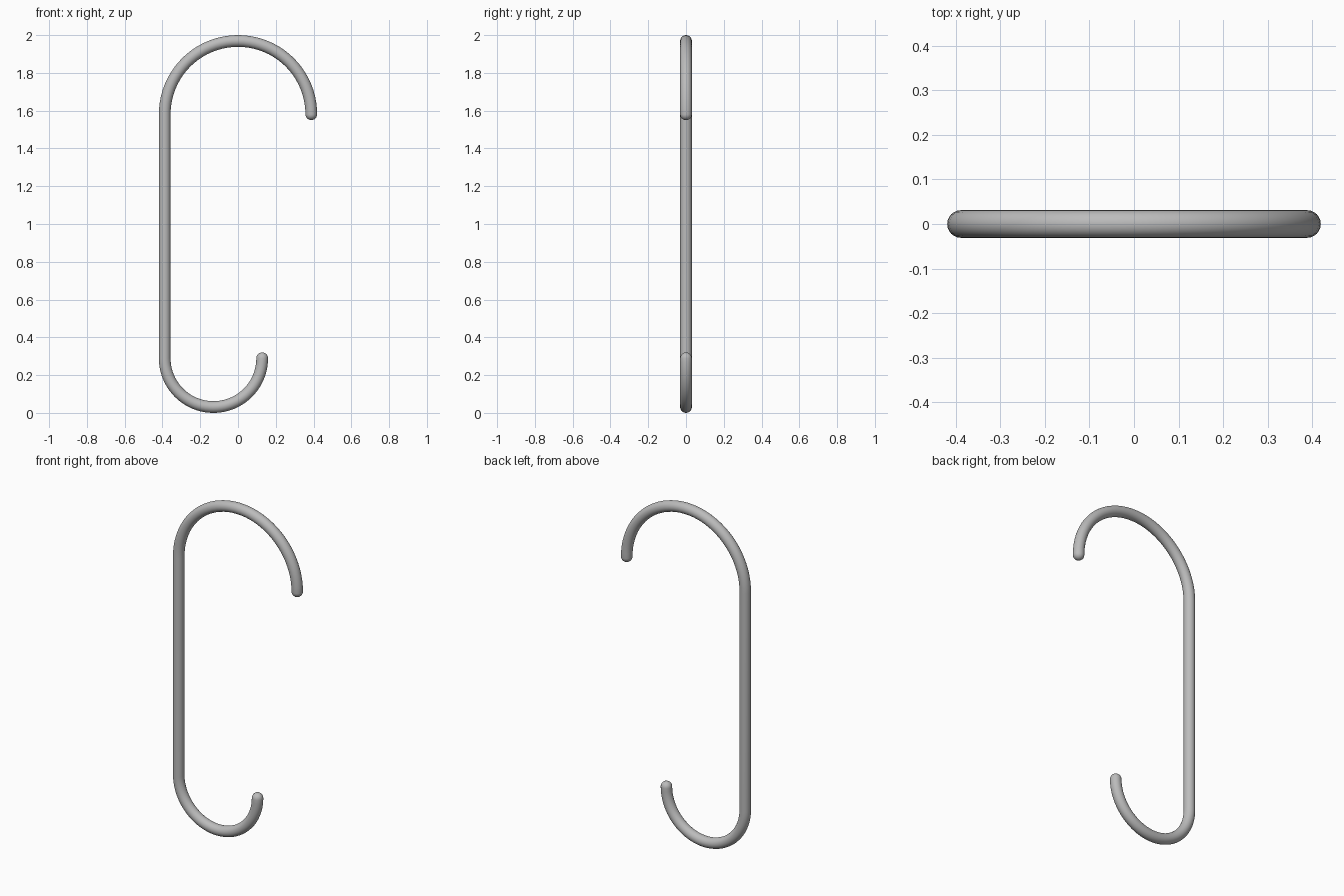
import bpy, bmesh
from math import sin, cos, pi
from mathutils import Vector

if "Cube" in bpy.data.objects:
    bpy.data.objects.remove(bpy.data.objects["Cube"])

WIRE = 0.031          # wire radius
BIG, SMALL = 0.388, 0.258   # hook radii
TOP_Z = 2 - WIRE - BIG
LOW_Z = WIRE + SMALL
LOW_X = SMALL - BIG
SIDES, ARC, CAP = 24, 40, 6

steel = bpy.data.materials.new("steel grey")
steel.use_nodes = True
steel.diffuse_color = (0.5, 0.5, 0.5, 1)
steel.node_tree.nodes["Principled BSDF"].inputs["Base Color"].default_value = (0.5, 0.5, 0.5, 1)


def arc(cx, cz, radius, start, end):
    """Stations (centre, outward direction, wire radius) along an arc."""
    result = []
    for i in range(ARC + 1):
        a = start + (end - start) * i / ARC
        out = Vector((cos(a), 0, sin(a)))
        result.append((Vector((cx, 0, cz)) + out * radius, out, WIRE))
    return result


def dome(station, direction):
    """Shrinking stations that round off a wire end."""
    centre, out, _ = station
    return [(centre + Vector((0, 0, direction * WIRE * sin(t))), out, WIRE * cos(t))
            for t in (i / CAP * pi / 2 for i in range(1, CAP))]


# Upper hook, straight shank and lower hook as one continuous wire
upper = arc(0, TOP_Z, BIG, 0, pi)
lower = arc(LOW_X, LOW_Z, SMALL, pi, 2 * pi)
stations = dome(upper[0], -1)[::-1] + upper + lower + dome(lower[-1], 1)

bm = bmesh.new()
side = Vector((0, 1, 0))
rings = []
for centre, out, r in stations:
    rings.append([bm.verts.new(centre + r * (out * cos(a) + side * sin(a)))
                  for a in (2 * pi * k / SIDES for k in range(SIDES))])
for a, b in zip(rings, rings[1:]):
    for k in range(SIDES):
        n = (k + 1) % SIDES
        bm.faces.new((a[k], a[n], b[n], b[k]))

# Close both rounded tips
for ring, z in ((rings[0], TOP_Z - WIRE), (rings[-1], LOW_Z + WIRE)):
    x = sum(v.co.x for v in ring) / SIDES
    tip = bm.verts.new((x, 0, z))
    for k in range(SIDES):
        bm.faces.new((ring[k], ring[(k + 1) % SIDES], tip))
bmesh.ops.recalc_face_normals(bm, faces=bm.faces)

mesh = bpy.data.meshes.new("hook_wire")
bm.to_mesh(mesh)
bm.free()
mesh.materials.append(steel)
hook = bpy.data.objects.new("hook_wire", mesh)
bpy.context.collection.objects.link(hook)
bpy.context.view_layer.objects.active = hook
hook.select_set(True)
bpy.ops.object.shade_smooth_by_angle()
